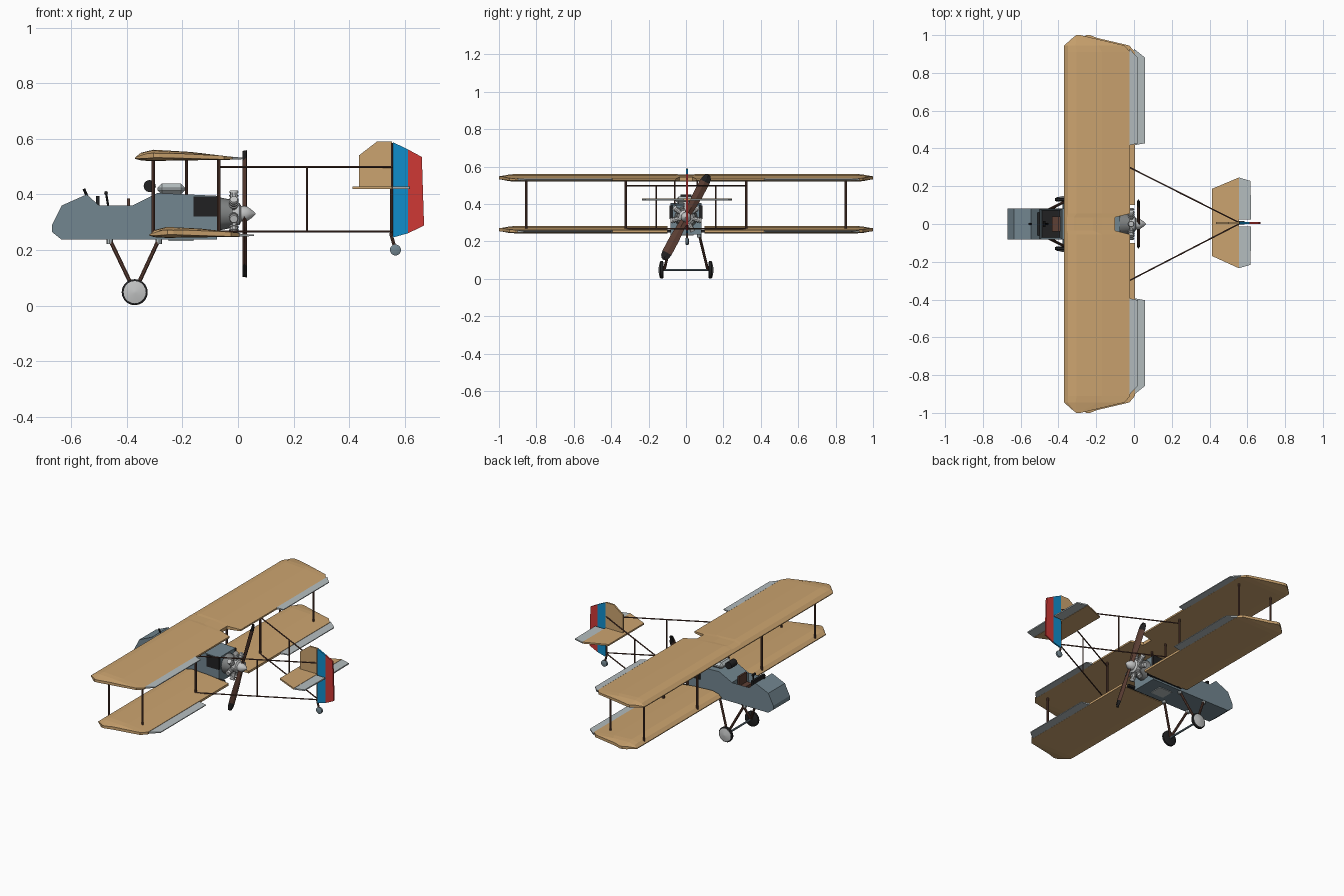
import bpy, bmesh, math
from mathutils import Vector, Matrix

if "Cube" in bpy.data.objects:
    bpy.data.objects.remove(bpy.data.objects["Cube"])

COLOURS = {
    "tan_fabric": (0.60, 0.37, 0.16), "slate_paint": (0.17, 0.24, 0.28),
    "pale_grey": (0.46, 0.51, 0.52), "brown_wood": (0.11, 0.05, 0.035),
    "black": (0.015, 0.015, 0.016), "blue": (0.005, 0.27, 0.60),
    "red": (0.62, 0.04, 0.035), "silver": (0.55, 0.56, 0.56),
    "engine_grey": (0.22, 0.23, 0.23)}
MATS = {}
for key, c in COLOURS.items():
    MATS[key] = bpy.data.materials.new(key)
    MATS[key].diffuse_color = (*c, 1)


def finish(name, bm, *mats, smooth=False):
    bmesh.ops.recalc_face_normals(bm, faces=bm.faces)
    me = bpy.data.meshes.new(name)
    bm.to_mesh(me)
    bm.free()
    ob = bpy.data.objects.new(name, me)
    bpy.context.collection.objects.link(ob)
    for m in mats:
        me.materials.append(MATS[m])
    if smooth:
        bpy.context.view_layer.objects.active = ob
        ob.select_set(True)
        bpy.ops.object.shade_smooth_by_angle(angle=math.radians(35))
        ob.select_set(False)
    return ob


def loft(rings):
    """Skin a list of equal-length point rings and cap the ends."""
    bm = bmesh.new()
    vs = [[bm.verts.new(p) for p in r] for r in rings]
    n = len(rings[0])
    for a, b in zip(vs, vs[1:]):
        for i in range(n):
            bm.faces.new((a[i], a[(i + 1) % n], b[(i + 1) % n], b[i]))
    bm.faces.new(vs[0])
    bm.faces.new(vs[-1])
    return bm


def side_plate(pts, y0, y1):   # x,z outline extruded along y
    return loft([[(x, y, z) for x, z in pts] for y in (y0, y1)])


def flat_plate(pts, z0, z1):   # x,y outline extruded along z
    return loft([[(x, y, z) for x, y in pts] for z in (z0, z1)])


def box(name, mat, x0, x1, y0, y1, z0, z1, bevel=0):
    bm = flat_plate([(x0, y0), (x1, y0), (x1, y1), (x0, y1)], z0, z1)
    if bevel:
        bmesh.ops.bevel(bm, geom=bm.edges[:], offset=bevel, segments=1, affect='EDGES')
    return finish(name, bm, mat)


def turned(name, mat, origin, axis, profile, sides=12):
    """Solid of revolution; profile is (distance along axis, radius)."""
    rot = Vector(axis).to_track_quat('Z', 'Y')
    rings = [[Vector(origin) + rot @ Vector((r * math.cos(t), r * math.sin(t), d))
              for t in (2 * math.pi * i / sides for i in range(sides))] for d, r in profile]
    return finish(name, loft(rings), mat, smooth=True)


def rod(name, mat, p, q, r, sides=8):
    d = Vector(q) - Vector(p)
    return turned(name, mat, p, d, [(0, r), (d.length, r)], sides)


# --- wings -------------------------------------------------------------
TOP = [(0, .013), (.02, .03), (.065, .041), (.2, .033), (.35, .015), (.4, .009)]
BOT = [(0, .008), (.03, 0), (.35, .005), (.4, .007)]


def height(curve, d):
    for (a, za), (b, zb) in zip(curve, curve[1:]):
        if d <= b:
            return za + (zb - za) * (d - a) / (b - a)
    return curve[-1][1]


def wing_ring(y, le, te, lead, base, thick):
    up, dn = [], []
    for f in (0, .06, .19, .57, 1):
        x = le + (te - le) * f
        t, b = height(TOP, x - lead), height(BOT, x - lead)
        mid = .02 * (1 - thick)
        up.append((x, y, base + mid + t * thick))
        dn.append((x, y, base + mid + b * thick))
    return up + dn[::-1]


def wing(name, lead, trail, base, inner):
    tip = [(.91, lead, trail, 1), (.945, lead, trail - .03, .9),
           (.985, lead + .045, trail - .2, .5), (1.0, lead + .065, lead + .085, .4)]
    rows = inner + tip
    if inner[0][0] == 0:       # one piece across the centre
        rows = [(-y, a, b, t) for y, a, b, t in rows[:0:-1]] + rows
        finish(name, loft([wing_ring(y, a, b, lead, base, t) for y, a, b, t in rows]), "tan_fabric")
    else:
        for s, side in ((1, "left"), (-1, "right")):
            finish(f"{name}_{side}", loft([wing_ring(s * y, a, b, lead, base, t)
                                          for y, a, b, t in rows]), "tan_fabric")
    # ailerons hinged behind the wing
    back = trail + (.04 if lead < -.35 else .052)
    z = base + .01
    for s, side in ((1, "left"), (-1, "right")):
        rings = [[(trail - .004, yh, z + .006), (back, yb, z + .002),
                  (back, yb, z - .003), (trail - .004, yh, z - .005)]
                 for yh, yb in ((.405 * s + .012, .415 * s + .012), (.915 * s + .012, .87 * s + .012))]
        finish(f"{name}_aileron_{side}", loft(rings), "pale_grey")


wing("upper_wing", -.37, -.02, .52, [(0, -.37, -.10, 1), (.035, -.37, -.10, 1), (.055, -.37, -.02, 1)])
wing("lower_wing", -.318, .005, .243, [(.1, -.318, .005, 1)])

# --- nacelle with sunken cockpit ----------------------------------------
bm = side_plate([(-.67, .265), (-.635, .237), (-.075, .237), (-.075, .395), (-.29, .405),
                 (-.38, .36), (-.50, .36), (-.545, .40), (-.635, .36), (-.67, .29)], -.083, .083)
bm.normal_update()
well = [f for f in bm.faces if len(f.verts) == 4 and abs(f.calc_center_median().x + .44) < .01
        and abs(f.calc_center_median().z - .36) < .01]
bmesh.ops.inset_region(bm, faces=well, thickness=.012, use_even_offset=True)
bmesh.ops.translate(bm, verts=well[0].verts[:], vec=(0, 0, -.09))
well[0].material_index = 1
finish("nacelle", bm, "slate_paint", "black")
box("seat", "brown_wood", -.435, -.395, -.04, .04, .27, .325)
box("seat_back", "brown_wood", -.40, -.388, -.04, .04, .30, .385)
box("instrument_panel", "black", -.512, -.498, -.06, .06, .33, .395)
turned("headrest", "black", (-.318, -.03, .43), (0, 1, 0), [(0, .022), (.06, .022)])
rod("control_column", "black", (-.455, 0, .28), (-.475, 0, .405), .004)
rod("control_grip", "black", (-.475, -.015, .405), (-.475, .015, .405), .007)
rod("sight_post", "black", (-.54, 0, .385), (-.555, 0, .42), .005)
box("fuel_tank", "pale_grey", -.29, -.19, -.055, .055, .40, .44, bevel=.016)
box("belly_hatch", "pale_grey", -.25, -.16, -.04, .04, .233, .238)
for s, side in ((1, "left"), (-1, "right")):
    box(f"radiator_{side}", "black", -.16, -.072, min(s * .07, s * .088), max(s * .07, s * .088), .32, .393)
    box(f"wing_root_spar_{side}", "black", -.28, -.03, min(s * .08, s * .115), max(s * .08, s * .115), .248, .262)

# --- engine and propeller ------------------------------------------------
HUB = Vector((0, 0, .33))
turned("engine_mount", "engine_grey", HUB + Vector((-.08, 0, 0)), (1, 0, 0), [(0, .062), (.06, .05)])
turned("crankcase", "silver", HUB + Vector((-.04, 0, 0)), (1, 0, 0), [(0, .04), (.045, .04), (.055, .022), (.065, .015)])
for i in range(7):
    a = 2 * math.pi * i / 7
    d = Vector((0, math.sin(a), math.cos(a)))
    turned(f"engine_cylinder_{i+1}", "silver", HUB + Vector((-.015, 0, 0)) + d * .035, d,
           [(0, .012), (.015, .012), (.015, .017), (.02, .017), (.02, .013), (.028, .013),
            (.028, .017), (.033, .017), (.033, .013), (.042, .013), (.042, .017), (.05, .014)], 10)
turned("spinner", "silver", HUB + Vector((.01, 0, 0)), (1, 0, 0), [(0, .028), (.02, .028), (.038, .016), (.053, .002)])
half = [(.017, 0), (.022, .06), (.027, .13), (.027, .215), (.023, .24), (.012, .254), (0, .257)]
rot = Matrix.Rotation(-math.atan2(.24, .45), 4, 'X')
for n, flip in (("a", 0), ("b", math.pi)):
    rings = []
    for w, r in half:
        w = max(w, .004)
        rings.append([Matrix.Rotation(flip, 4, 'X') @ Vector(p) for p in
                      ((.006, -w, r), (.009, 0, r), (-.002, w, r), (-.008, 0, r))])
    bm = loft(rings)
    for f in bm.faces:
        if min(v.co.length for v in f.verts) > .21:
            f.material_index = 1
    bmesh.ops.transform(bm, matrix=Matrix.Translation(HUB + Vector((.024, 0, 0))) @ rot, verts=bm.verts)
    finish("propeller_blade_" + n, bm, "brown_wood", "black")

# --- struts and tail booms -----------------------------------------------
for s, side in ((1, "left"), (-1, "right")):
    for y, place in ((.323, "inner"), (.855, "outer")):
        for x, end in ((-.305, "front"), (-.07, "rear")):
            rod(f"{place}_{end}_strut_{side}", "brown_wood", (x, s * y, .255), (x, s * y, .53), .0065)
    rod(f"cabane_strut_{side}", "brown_wood", (-.185, s * .06, .39), (-.185, s * .06, .53), .005)
    for z, lvl in ((.499, "upper"), (.267, "lower")):
        rod(f"{lvl}_tail_boom_{side}", "brown_wood", (-.07, s * .323, z), (.555, s * .004 + .004, z), .0038)
    rod(f"boom_post_{side}", "brown_wood", (.248, s * .16, .267), (.248, s * .16, .499), .004)
rod("rudder_post", "brown_wood", (.553, .005, .25), (.553, .005, .585), .005)

# --- tail -----------------------------------------------------------------
C = .006   # tail centre line
finish("tailplane", flat_plate([(.412, C - .175), (.412, C + .18), (.555, C + .24), (.555, C - .24)], .419, .429), "tan_fabric")
for s, side in ((1, "left"), (-1, "right")):
    finish(f"elevator_{side}", flat_plate([(.556, C + s * .018), (.556, C + s * .24), (.617, C + s * .222),
                                           (.62, C + s * .018)], .420, .428), "pale_grey")
finish("fin", side_plate([(.435, .425), (.435, .54), (.50, .59), (.555, .59), (.555, .425)], C - .005, C + .005), "tan_fabric")
finish("rudder_front", side_plate([(.558, .245), (.558, .588), (.612, .562), (.612, .26)], C - .005, C + .005), "blue")
finish("rudder_rear", side_plate([(.612, .26), (.612, .562), (.662, .535), (.67, .288)], C - .005, C + .005), "red")
rod("tail_wheel_leg", "brown_wood", (.55, C, .26), (.567, C, .2), .006)
turned("tail_wheel", "slate_paint", (.567, C - .009, .2), (0, 1, 0), [(0, .014), (.003, .02), (.015, .02), (.018, .014)], 16)

# --- landing gear ----------------------------------------------------------
W = (-.372, .048)
rod("axle", "slate_paint", (W[0], -.13, W[1]), (W[0], .13, W[1]), .006)
for s, side in ((1, "left"), (-1, "right")):
    turned(f"tyre_{side}", "black", (W[0], s * .13 - .01, W[1]), (0, 1, 0),
           [(0, .04), (.004, .047), (.016, .047), (.02, .04)], 20)
    turned(f"wheel_cover_{side}", "silver", (W[0], s * .13, W[1]), (0, s, 0), [(0, .04), (.0105, .04), (.018, .006)], 20)
    for x, end in ((-.462, "front"), (-.285, "rear")):
        rod(f"gear_{end}_leg_{side}", "brown_wood", (W[0], s * .116, .05), (x, s * .07, .238), .0075)
        rod(f"gear_{end}_fitting_{side}", "pale_grey", (x, s * .07, .222), (x, s * .07, .24), .012)

for m in bpy.data.materials:
    if m.users and not m.is_grease_pencil:
        m.use_nodes = True
        m.node_tree.nodes["Principled BSDF"].inputs["Base Color"].default_value = m.diffuse_color
